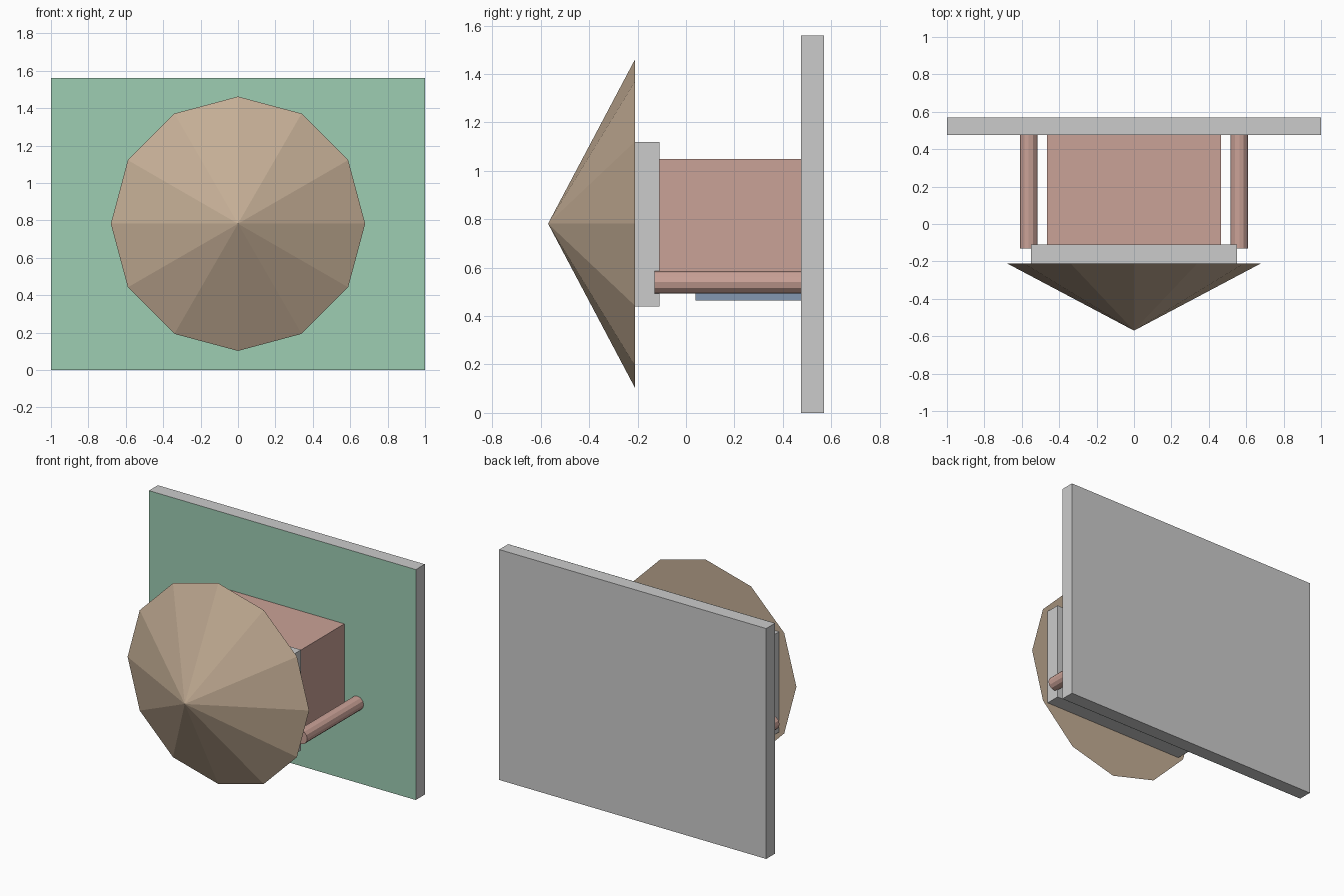
import bpy, math

if "Cube" in bpy.data.objects:
    bpy.data.objects.remove(bpy.data.objects["Cube"])


def material(name, rgb):
    m = bpy.data.materials.new(name)
    m.diffuse_color = (*rgb, 1)
    m.use_nodes = True
    m.node_tree.nodes["Principled BSDF"].inputs["Base Color"].default_value = m.diffuse_color
    return m


def box(name, x, y, z, mat=None):
    """Box from (min, max) ranges on each axis."""
    r = (x, y, z)
    bpy.ops.mesh.primitive_cube_add(size=1, location=[(a + b) / 2 for a, b in r])
    ob = bpy.context.object
    ob.name = name
    ob.scale = [b - a for a, b in r]
    bpy.ops.object.transform_apply(location=False, rotation=False, scale=True)
    if mat:
        ob.data.materials.append(mat)
    return ob


def spindle(name, sides, r1, r2, x, z, y_back, y_front, mat):
    """Cone or cylinder along -y; r1 at y_back, r2 at y_front."""
    bpy.ops.mesh.primitive_cone_add(
        vertices=sides, radius1=r1, radius2=r2, depth=y_back - y_front,
        location=(x, (y_back + y_front) / 2, z), rotation=(math.pi / 2, 0, 0))
    ob = bpy.context.object
    ob.name = name
    ob.data.materials.append(mat)
    return ob


wall = material("wall_red", (0.59, 0.36, 0.31))
roof = material("roof_brown", (0.55, 0.42, 0.30))
green = material("grass_green", (0.34, 0.61, 0.45))
blue = material("door_blue", (0.23, 0.31, 0.44))

# Base slab, with a thin grass sheet on its house side
box("base_slab", (-1, 1), (0.475, 0.57), (0, 1.56))
bpy.ops.mesh.primitive_plane_add(size=1, location=(0, 0.474, 0.78), rotation=(math.pi / 2, 0, 0))
grass = bpy.context.object
grass.name = "grass"
grass.scale = (2, 1.56, 1)
grass.data.materials.append(green)

# House, lying on its back: "up" for the house is -y
box("house_body", (-0.465, 0.465), (-0.11, 0.475), (0.51, 1.05), wall)
box("eaves_slab", (-0.55, 0.55), (-0.21, -0.11), (0.44, 1.12))
box("door", (-0.12, 0.12), (0.04, 0.475), (0.465, 0.515), blue)
spindle("roof_cone", 12, 0.68, 0, 0, 0.782, -0.21, -0.57, roof)

# Porch posts
for side, s in (("left", -1), ("right", 1)):
    post = spindle(f"porch_post_{side}", 12, 0.047, 0.047, s * 0.563, 0.54, 0.475, -0.13, wall)
